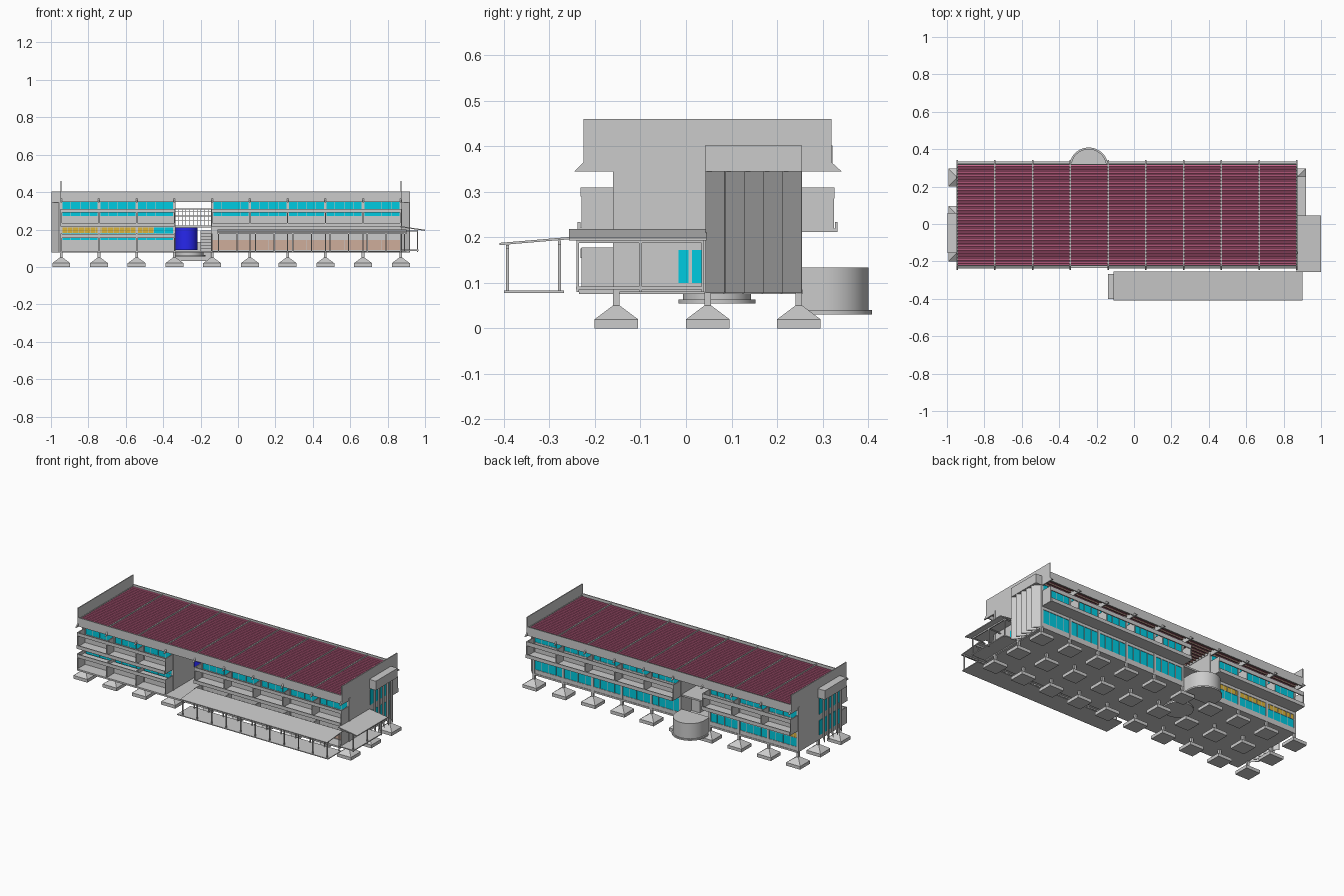
import bpy, bmesh, math
from mathutils import Matrix, Vector

if "Cube" in bpy.data.objects:
    bpy.data.objects.remove(bpy.data.objects["Cube"])

BAYS = [-0.945 + i * 0.2017 for i in range(10)]
L, R = BAYS[0], BAYS[-1]
E0, E1 = BAYS[3], BAYS[4]          # open entrance bay
YF, YM, YB = -0.153, 0.048, 0.248  # column rows


def mat(name, c):
    m = bpy.data.materials.new(name)
    m.diffuse_color = (*c, 1)
    m.use_nodes = True
    m.node_tree.nodes["Principled BSDF"].inputs["Base Color"].default_value = m.diffuse_color
    return m


PINK = mat("roof_pink", (0.72, 0.16, 0.32))
CYAN = mat("glass_cyan", (0.0, 0.6, 0.75))
ORANGE = mat("panel_orange", (0.72, 0.46, 0.04))
BROWN = mat("wood_brown", (0.62, 0.42, 0.33))
DARK = mat("purlin_brown", (0.32, 0.2, 0.16))
BLUE = mat("wall_blue", (0.02, 0.02, 0.85))


def finish(bm, name, m=None):
    bmesh.ops.recalc_face_normals(bm, faces=bm.faces)
    me = bpy.data.meshes.new(name)
    bm.to_mesh(me)
    bm.free()
    ob = bpy.data.objects.new(name, me)
    bpy.context.collection.objects.link(ob)
    if m:
        me.materials.append(m)
    return ob


def boxes(name, items, m=None):
    """items: (x0, x1, y0, y1, z0, z1)"""
    bm = bmesh.new()
    for x0, x1, y0, y1, z0, z1 in items:
        mtx = Matrix.Translation(((x0 + x1) / 2, (y0 + y1) / 2, (z0 + z1) / 2)) @ \
            Matrix.Diagonal((x1 - x0, y1 - y0, z1 - z0, 1))
        bmesh.ops.create_cube(bm, size=1, matrix=mtx)
    return finish(bm, name, m)


def prism(name, pts, axis, spans, m=None):
    """extrude a 2D outline along an axis over every (a, b) span"""
    put = {'x': lambda p, t: (t, p[0], p[1]), 'y': lambda p, t: (p[0], t, p[1]),
           'z': lambda p, t: (p[0], p[1], t)}[axis]
    bm = bmesh.new()
    for a, b in spans:
        f = bm.faces.new([bm.verts.new(put(p, a)) for p in pts])
        r = bmesh.ops.extrude_face_region(bm, geom=[f])
        d = Vector(put((0, 0), b - a))
        bmesh.ops.translate(bm, vec=d, verts=[v for v in r['geom'] if isinstance(v, bmesh.types.BMVert)])
    return finish(bm, name, m)


def glazing(name, x0, x1, y, z0, z1, m=CYAN, per=0.05):
    boxes(name, [(x0, x1, y - 0.002, y + 0.002, z0, z1)], m)
    n = max(1, round((x1 - x0) / per))
    fr = [(x - 0.0012, x + 0.0012, y - 0.004, y + 0.004, z0, z1)
          for x in [x0 + (x1 - x0) * i / n for i in range(n + 1)]]
    fr += [(x0, x1, y - 0.004, y + 0.004, z - 0.0012, z + 0.0012) for z in (z0, z1)]
    boxes(name + "_frame", fr)


# footings: pads, tapered caps
bm = bmesh.new()
for x in BAYS:
    for y in (YF, YM, YB):
        bmesh.ops.create_cube(bm, size=1, matrix=Matrix.Translation((x, y, 0.01)) @ Matrix.Diagonal((0.096, 0.096, 0.02, 1)))
        bmesh.ops.create_cone(bm, cap_ends=True, segments=4, radius1=0.048 * 2 ** .5, radius2=0.011, depth=0.03,
                              matrix=Matrix.Translation((x, y, 0.035)) @ Matrix.Rotation(math.pi / 4, 4, 'Z'))
finish(bm, "footings")
boxes("columns", [(x - .007, x + .007, y - .007, y + .007, .045, .08 if y == YM else .36)
                  for x in BAYS for y in (YF, YM, YB)])

# floors
boxes("ground_slab", [(L, R, -0.235, YB + 0.008, 0.076, 0.086)])
boxes("upper_floor", [(L, E0, YF, YB, .212, .222), (E1, R, YF, YB, .212, .222), (E0, E1, 0.1, YB, .212, .222)])

# long walls: solid bands with glazing between
HALVES = [(L, E0), (E1, R)]
w = []
for a, b in HALVES:
    w += [(a, b, YF - .005, YF + .005, .21, .272)]
    w += [(a, b, YB - .005, YB + .005, .195, .28), (a, b, YB - .005, YB + .005, .08, .11)]
w += [(L, E0, YF - .005, YF + .005, .08, .142), (E1, R, YF - .005, YF + .005, .08, .215)]
boxes("long_walls", w)
for i, (a, b) in enumerate(HALVES):
    glazing(f"front_upper_window_{i}", a, b, YF, .272, .355)
    glazing(f"back_upper_window_{i}", a, b, YB, .28, .355)
glazing("front_lower_window", L, E0, YF, .142, .18)
glazing("front_orange_panel", L, -0.45, YF, .18, .213, ORANGE, .03)
glazing("front_lower_window_side", -0.45, E0, YF, .18, .213)
glazing("back_lower_window", E1, R, YB, .11, .197)
glazing("back_lower_window_left", L, E0, YB, .11, .165)
glazing("back_orange_panel", L, E0, YB, .165, .197, ORANGE, .03)
glazing("front_wood_panel", E1, R, YF - .006, .088, .145, BROWN, .1)

# end walls and entrance side walls
boxes("end_walls", [(x - .004, x + .004, YF, YB, .08, .36) for x in (L, R, E0, E1)])
boxes("corridor_walls", [(a, b, YM - .004, YM + .004, .08, .36) for a, b in HALVES])
boxes("end_doors", [(R + .002, R + .007, y, y + .022, .1, .172) for y in (-.016, .013)], CYAN)

# sun shades: bottom ledges, aprons and fins
sh = []
for a, b in HALVES:
    sh += [(a, b, -.238, YF, .213, .222), (a, b, -.238, -.232, .213, .234), (a, b, -.232, -.226, .29, .31),
           (a, b, YB, .333, .212, .22), (a, b, .327, .333, .212, .234), (a, b, .32, .326, .285, .31)]
sh += [(L, E0, -.232, -.226, .155, .176), (L, E0, -.228, -.165, .155, .159)]
boxes("sun_shades", sh)
fins = []
for x in BAYS:
    fins += [(x - .003, x + .003, -.23, YF, .215, .31), (x - .003, x + .003, YB, .325, .213, .31),
             (x - .003, x + .003, -.23, YF, .08, .178)]
boxes("shade_fins", fins)

# roof: ribbed sheet, purlins, fascias, rafters, gable parapets
prof, n, y0, y1 = [], 30, -0.218, 0.318
s = (y1 - y0) / n
for i in range(n):
    y = y0 + i * s
    prof += [(y, .382), (y + .3 * s, .382), (y + .45 * s, .39), (y + .85 * s, .39)]
prof += [(y1, .382), (y1, .378), (y0, .378)]
prism("roof_sheet", prof, 'x', [(L, R)], PINK)
boxes("purlins", [(L, R, y - .004, y + .004, .368, .377) for y in
                  [-.21 + i * .026 for i in range(21)]], DARK)
boxes("fascias", [(L, R, -.225, -.219, .347, .402), (L, R, .316, .322, .347, .402)])
raf = [(-.225, .365), (-.225, .394), (.32, .394), (.32, .365), (.342, .345), (.25, .345),
       (.235, .362), (-.14, .362), (-.155, .345), (-.245, .345)]
prism("rafters", raf, 'x', [(x - .004, x + .004) for x in BAYS])
gab = [(-.245, .345), (-.225, .365), (-.225, .46), (.32, .46), (.32, .365), (.342, .345)]
prism("gable_parapets", gab, 'x', [(L - .004, L + .002), (R - .002, R + .004)])


# end towers: hood over five slanted boards with windows behind
def tower(name, m):
    hood = boxes(name + "_hood", [(.872, .92, .042, .255, .345, .402)])
    boards = [prism(f"{name}_board_{i}", [(.876, y + .042), (.88, y + .042), (.92, y), (.916, y)], 'z', [(.078, .347)])
              for i, y in enumerate([.043 + .0422 * k for k in range(5)])]
    pane = boxes(name + "_windows", [(.873, .876, .05 + .041 * k, .083 + .041 * k, a, b)
                                     for k in range(5) for a, b in ((.11, .2), (.24, .335))], CYAN)
    for o in [hood, pane] + boards:
        o.data.transform(m)


tower("right_tower", Matrix.Identity(4))
tower("left_tower", Matrix.Translation((-.077, .1, 0)) @ Matrix.Rotation(math.pi, 4, 'Z'))

# long front walkway with sloped roof
prism("walkway_roof", [(-.41, .183), (-.255, .196), (-.255, .201), (-.41, .188)], 'x', [(-.11, .9)])
wk = [(-.14, .9, -.4, -.268, .078, .083), (-.11, .9, -.395, -.389, .176, .183), (-.11, .9, -.281, -.275, .184, .193)]
for i in range(11):
    x = -.105 + i * .0995
    wk += [(x - .003, x + .003, -.395, -.389, .08, .183), (x - .003, x + .003, -.281, -.275, .08, .193)]
boxes("walkway_frame", wk)

# right entrance canopy
prism("side_canopy_roof", [(.87, .212), (1.0, .193), (1.0, .199), (.87, .218)], 'y', [(-.257, .045)])
cp = [(R, .965, -.242, .04, .086, .092), (.957, .963, -.24, .04, .188, .196)]
cp += [(.957, .963, y - .003, y + .003, .08, .197) for y in (-.238, -.1, .037)]
cp += [(R, .963, y - .002, y + .002, .19, .196) for y in (-.238, -.1, .037)]
boxes("side_canopy_frame", cp)


# entrance bay: curved blue wall, base discs, bridge railing, rounded rear landing
def disc(name, x, y, r, z0, z1, m=None):
    b = bmesh.new()
    bmesh.ops.create_cone(b, cap_ends=True, segments=40, radius1=r, radius2=r, depth=z1 - z0,
                          matrix=Matrix.Translation((x, y, (z0 + z1) / 2)))
    return finish(b, name, m)


def landing(name, r, z0, z1):
    pts = [(-.242 - r, .25)] + [(-.242 - r * math.cos(math.pi * i / 24), .305 + r * math.sin(math.pi * i / 24))
                                for i in range(25)] + [(-.242 + r, .25)]
    return prism(name, pts, 'z', [(z0, z1)])


round_parts = [disc("blue_drum", -.277, .068, .06, .09, .212, BLUE),
               disc("drum_base", -.26, .068, .085, .055, .064), disc("drum_plinth", -.26, .068, .075, .064, .078),
               landing("rear_landing_base", .104, .031, .04), landing("rear_landing", .096, .04, .134)]
for o in round_parts:
    for p in o.data.polygons:
        p.use_smooth = abs(p.normal.z) < 0.5
    o.data.set_sharp_from_angle(angle=math.radians(35))
rail = [(E0, E1, .1, .104, z, z + .004) for z in (.245, .27, .295, .308)]
rail += [(x, x + .003, .1, .104, .22, .31) for x in [E0 + .02 * i for i in range(11)]]
boxes("bridge_railing", rail)
boxes("entry_steps", [(-.2, E1, -.06 + .03 * i, -.03 + .03 * i, .086, .1 + .016 * i) for i in range(7)])
